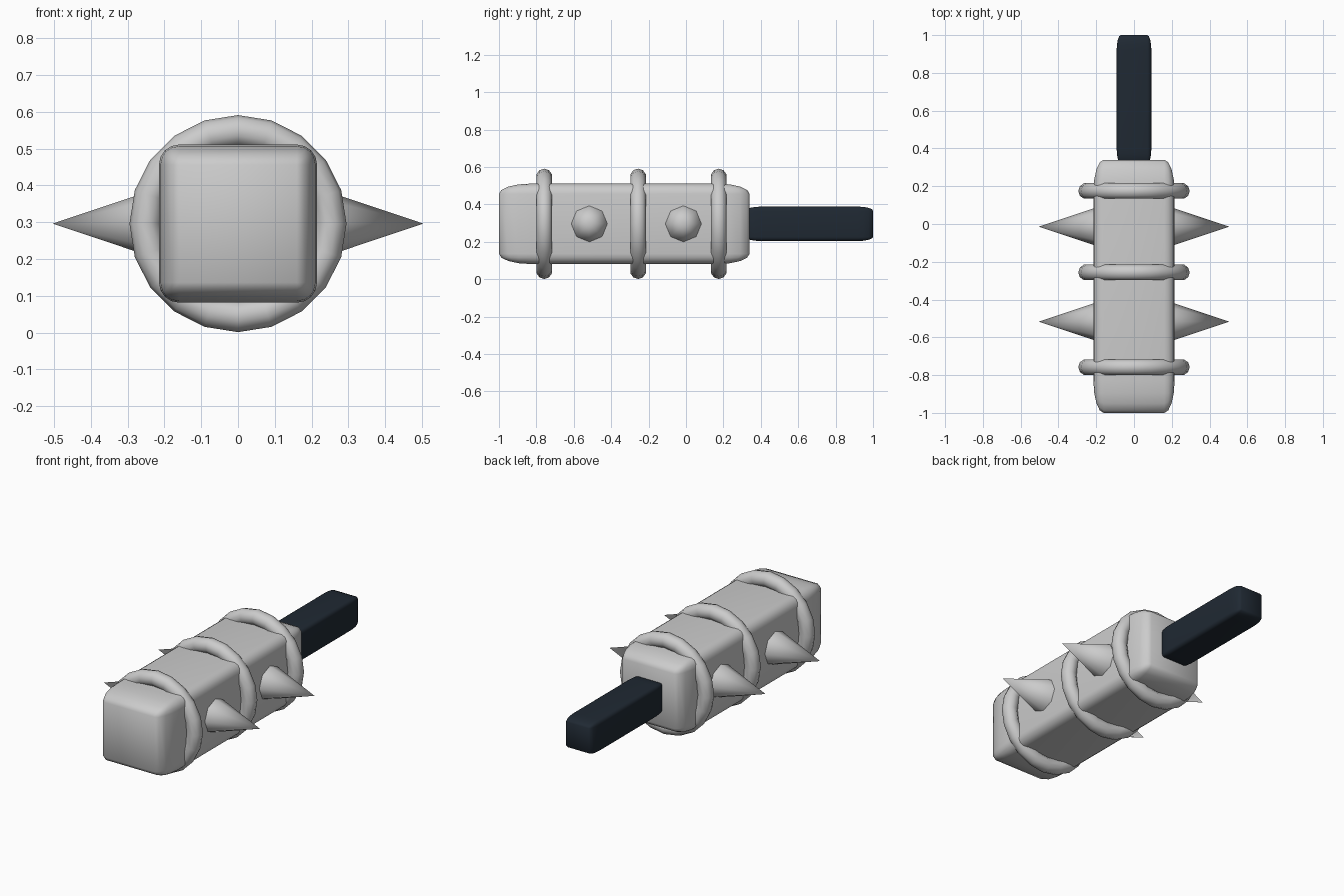
import bpy
import math

if "Cube" in bpy.data.objects:
    bpy.data.objects.remove(bpy.data.objects["Cube"])

CZ = 0.296  # height of the central axis


def finish(name, mat=None, angle=50):
    obj = bpy.context.object
    obj.name = name
    if mat:
        obj.data.materials.append(mat)
    bpy.ops.object.shade_smooth_by_angle(angle=math.radians(angle))
    return obj


def rounded_bar(name, half, y0, y1, bevel, mat=None):
    # bevelled cube stretched along y, so the end rounding is stretched too
    bpy.ops.mesh.primitive_cube_add(size=2 * half, location=(0, (y0 + y1) / 2, CZ))
    obj = bpy.context.object
    mod = obj.modifiers.new("bevel", 'BEVEL')
    mod.width = bevel
    mod.segments = 4
    bpy.ops.object.modifier_apply(modifier=mod.name)
    obj.scale.y = (y1 - y0) / (2 * half)
    bpy.ops.object.transform_apply(location=False, rotation=False, scale=True)
    return finish(name, mat)


# Head and grip
dark = bpy.data.materials.new("dark_grip")
dark.diffuse_color = (0.014, 0.022, 0.033, 1)
dark.use_nodes = True
dark.node_tree.nodes["Principled BSDF"].inputs["Base Color"].default_value = dark.diffuse_color
rounded_bar("head", 0.215, -1.0, 0.34, 0.055)
rounded_bar("handle", 0.092, 0.32, 1.0, 0.022, dark)

# Bands around the head
for i, y in enumerate((-0.758, -0.256, 0.175)):
    bpy.ops.mesh.primitive_torus_add(
        major_segments=20, minor_segments=10, major_radius=0.252,
        minor_radius=0.043, location=(0, y, CZ), rotation=(math.pi / 2, 0, 0))
    finish(f"band_{i + 1}")

# Side spikes
BASE, TIP = 0.19, 0.504
for i, y in enumerate((-0.517, -0.014)):
    for side, label in ((1, "right"), (-1, "left")):
        bpy.ops.mesh.primitive_cone_add(
            vertices=8, radius1=0.105, radius2=0, depth=TIP - BASE,
            location=(side * (BASE + TIP) / 2, y, CZ),
            rotation=(0, side * math.pi / 2, 0))
        finish(f"spike_{label}_{i + 1}")
